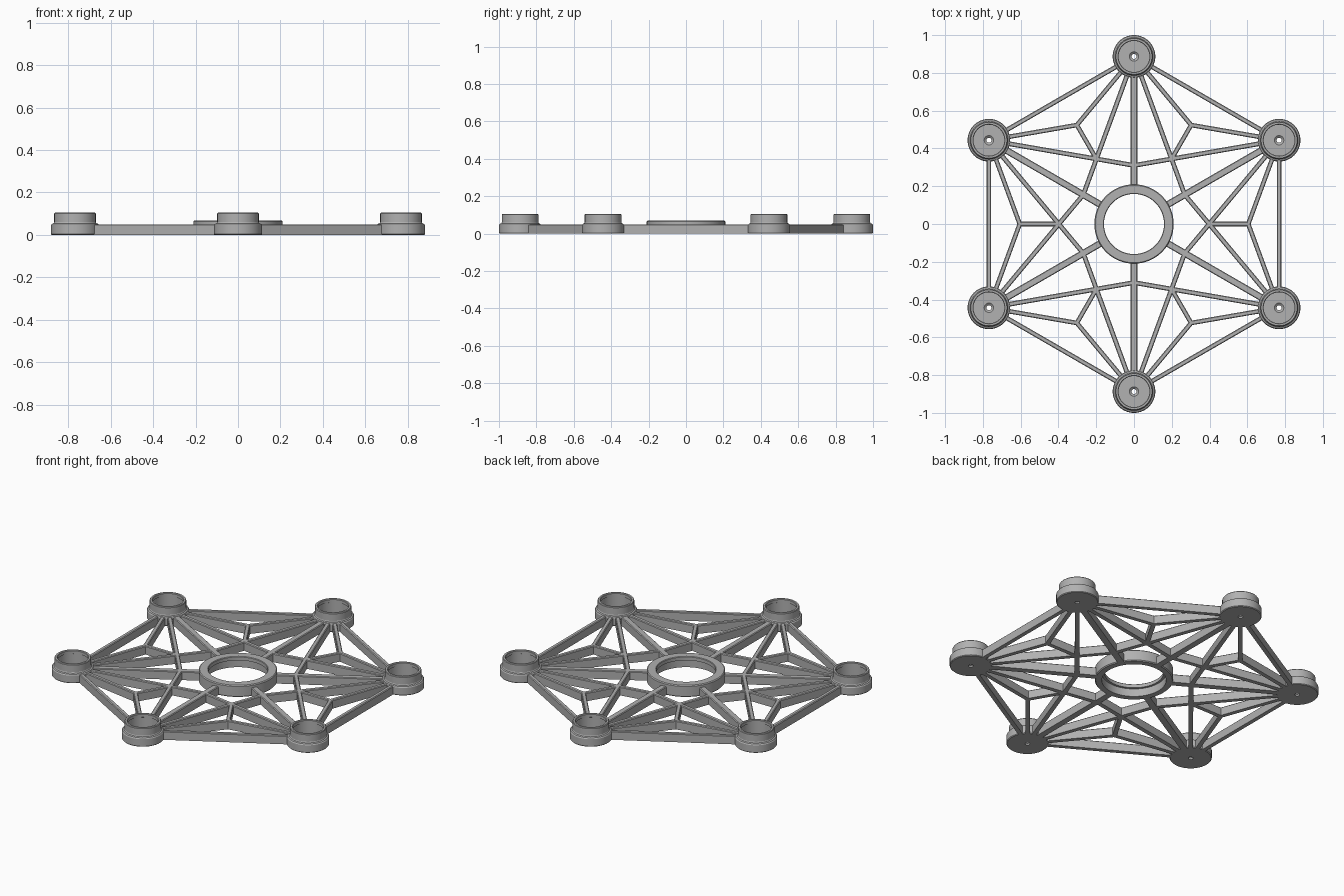
import bpy, bmesh
from math import sin, cos, pi, radians
from mathutils import Vector

cube = bpy.data.objects.get("Cube")
if cube:
    bpy.data.objects.remove(cube, do_unlink=True)

HUB_R = 0.887      # distance of hub centres from the middle
STRUT_H = 0.05

grey = bpy.data.materials.new("grey_plastic")
grey.use_nodes = True
colour = (0.44, 0.44, 0.44, 1)
grey.diffuse_color = colour
grey.node_tree.nodes["Principled BSDF"].inputs["Base Color"].default_value = colour


def finish(bm, name):
    bmesh.ops.recalc_face_normals(bm, faces=bm.faces)
    mesh = bpy.data.meshes.new(name)
    bm.to_mesh(mesh)
    bm.free()
    mesh.materials.append(grey)
    mesh.shade_smooth()
    mesh.set_sharp_from_angle(angle=radians(30))
    return mesh


def place(mesh, name, location=(0, 0, 0)):
    obj = bpy.data.objects.new(name, mesh)
    obj.location = location
    bpy.context.collection.objects.link(obj)
    return obj


def lathe(name, profile, steps=64):
    """Turn a closed (radius, height) profile around z."""
    bm = bmesh.new()
    rings = [[bm.verts.new((r * cos(2 * pi * s / steps), r * sin(2 * pi * s / steps), z))
              for r, z in profile] for s in range(steps)]
    n = len(profile)
    for s in range(steps):
        a, b = rings[s], rings[(s + 1) % steps]
        for k in range(n):
            j = (k + 1) % n
            bm.faces.new((a[k], b[k], b[j], a[j]))
    return finish(bm, name)


def strut(name, start, end, width, trim_start=0.0, trim_end=0.0):
    """Straight bar with chamfered top edges."""
    d = (end - start).normalized()
    side = Vector((-d.y, d.x, 0))
    w, c = width / 2, 0.004
    section = [(-w, 0), (w, 0), (w, STRUT_H - c), (w - c, STRUT_H),
               (c - w, STRUT_H), (-w, STRUT_H - c)]
    bm = bmesh.new()
    ends = [[bm.verts.new(p + side * x + Vector((0, 0, z))) for x, z in section]
            for p in (start + d * trim_start, end - d * trim_end)]
    n = len(section)
    for k in range(n):
        j = (k + 1) % n
        bm.faces.new((ends[0][k], ends[0][j], ends[1][j], ends[1][k]))
    for loop in ends:
        bm.faces.new(loop)
    place(finish(bm, name), name)


def polar(radius, degrees):
    a = radians(degrees)
    return Vector((radius * cos(a), radius * sin(a), 0))


# Central ring with an overhanging inner lip
ring = lathe("central_ring", [
    (0.205, 0), (0.21, 0.005), (0.21, 0.064), (0.205, 0.069),
    (0.162, 0.069), (0.159, 0.066), (0.159, 0.046), (0.172, 0.046), (0.172, 0)], 96)
place(ring, "central_ring")

# Round cup with a wide foot and a countersunk hole
cup = lathe("hub_cup", [
    (0.013, 0), (0.109, 0), (0.113, 0.004), (0.113, 0.046), (0.109, 0.052),
    (0.101, 0.055), (0.098, 0.06), (0.098, 0.101), (0.095, 0.105),
    (0.085, 0.105), (0.082, 0.102), (0.082, 0.085), (0.088, 0.082),
    (0.088, 0.02), (0.025, 0.02), (0.013, 0.01)])

for i in range(6):
    angle = 30 + 60 * i
    hub, next_hub = polar(HUB_R, angle), polar(HUB_R, angle + 60)
    place(cup, f"hub_cup_{i + 1}", hub)
    # Main spoke
    strut(f"spoke_{i + 1}", polar(0.19, angle), hub, 0.036, 0, 0.1)
    # Outer edge of the hexagon
    strut(f"outer_edge_{i + 1}", hub, next_hub, 0.024, 0.1, 0.1)
    # Crossing braces to both neighbouring spokes
    for side, step in (("left", 60), ("right", -60)):
        strut(f"cross_brace_{side}_{i + 1}", hub, polar(0.31, angle + step), 0.025, 0.1)
    # Three-way brace inside each outer edge
    node = polar(0.605, angle + 30)
    strut(f"node_brace_a_{i + 1}", hub, node, 0.024, 0.1, -0.006)
    strut(f"node_brace_b_{i + 1}", next_hub, node, 0.024, 0.1, -0.006)
    strut(f"node_stem_{i + 1}", polar(0.4, angle + 30), node, 0.024)
